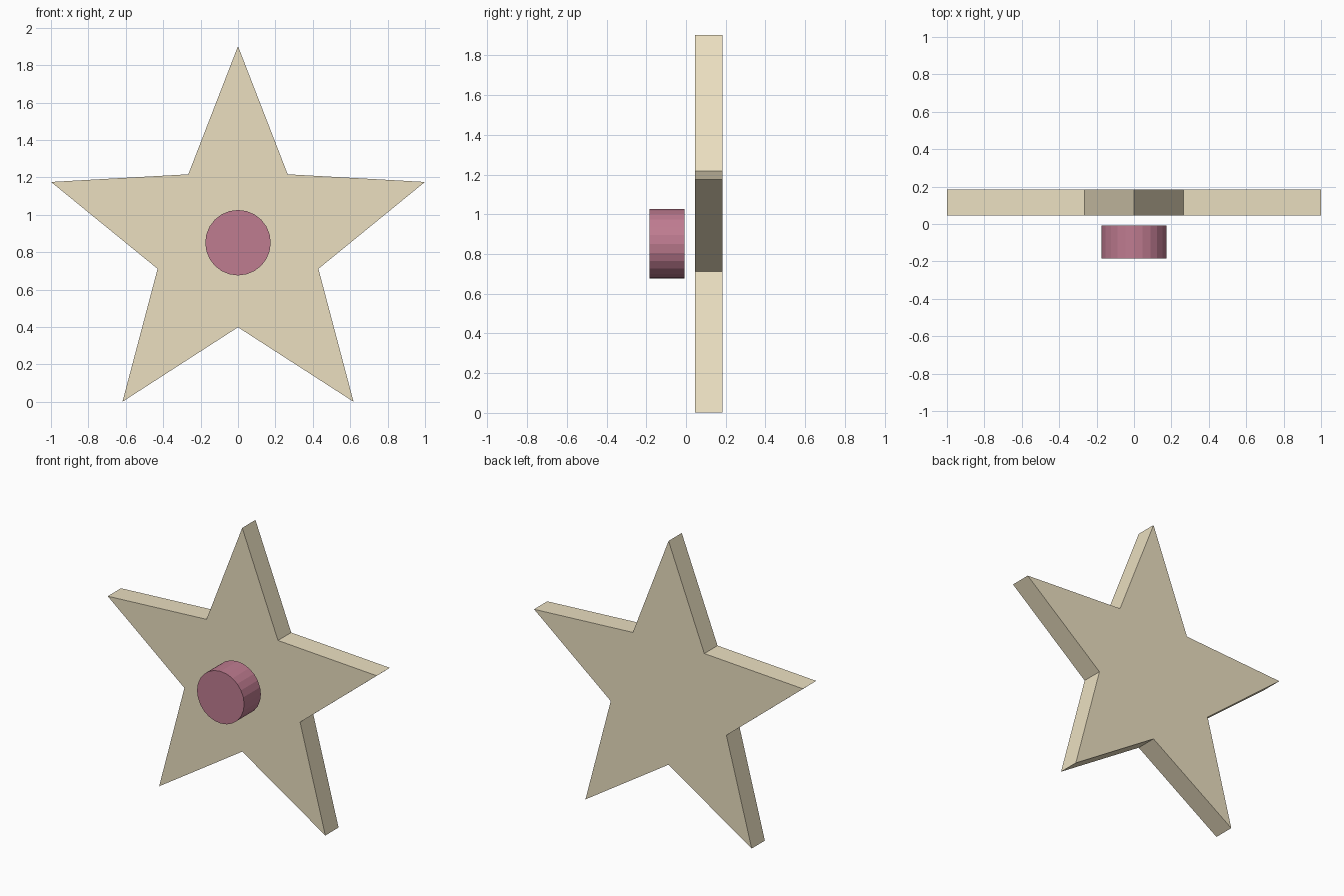
import bpy, bmesh
from math import sin, cos, pi

if "Cube" in bpy.data.objects:
    bpy.data.objects.remove(bpy.data.objects["Cube"])

CENTRE_Z = 0.851


def prism(name, outline, y_front, y_back, colour):
    """Extrude an x/z outline along y into a closed solid."""
    bm = bmesh.new()
    face = bm.faces.new([bm.verts.new((x, y_front, z)) for x, z in outline])
    ext = bmesh.ops.extrude_face_region(bm, geom=[face], use_keep_orig=True)
    moved = [v for v in ext["geom"] if isinstance(v, bmesh.types.BMVert)]
    bmesh.ops.translate(bm, verts=moved, vec=(0, y_back - y_front, 0))
    bmesh.ops.recalc_face_normals(bm, faces=bm.faces)
    mesh = bpy.data.meshes.new(name)
    bm.to_mesh(mesh)
    bm.free()
    mat = bpy.data.materials.new(name + "_colour")
    mat.diffuse_color = colour
    mat.use_nodes = True
    mat.node_tree.nodes["Principled BSDF"].inputs["Base Color"].default_value = mat.diffuse_color
    mesh.materials.append(mat)
    obj = bpy.data.objects.new(name, mesh)
    bpy.context.collection.objects.link(obj)
    return obj


def ring(count, *radii):
    """Points around the centre, cycling through the given radii."""
    pts = []
    for i in range(count):
        a, r = 2 * pi * i / count, radii[i % len(radii)]
        pts.append((r * sin(a), CENTRE_Z + r * cos(a)))
    return pts


# Five-pointed star plate
prism("star", ring(10, 1.051, 0.452), 0.045, 0.185, (0.83, 0.74, 0.53, 1))

# Round peg floating just in front of the star
prism("round_peg", ring(24, 0.175), -0.185, -0.007, (0.52, 0.20, 0.28, 1))
